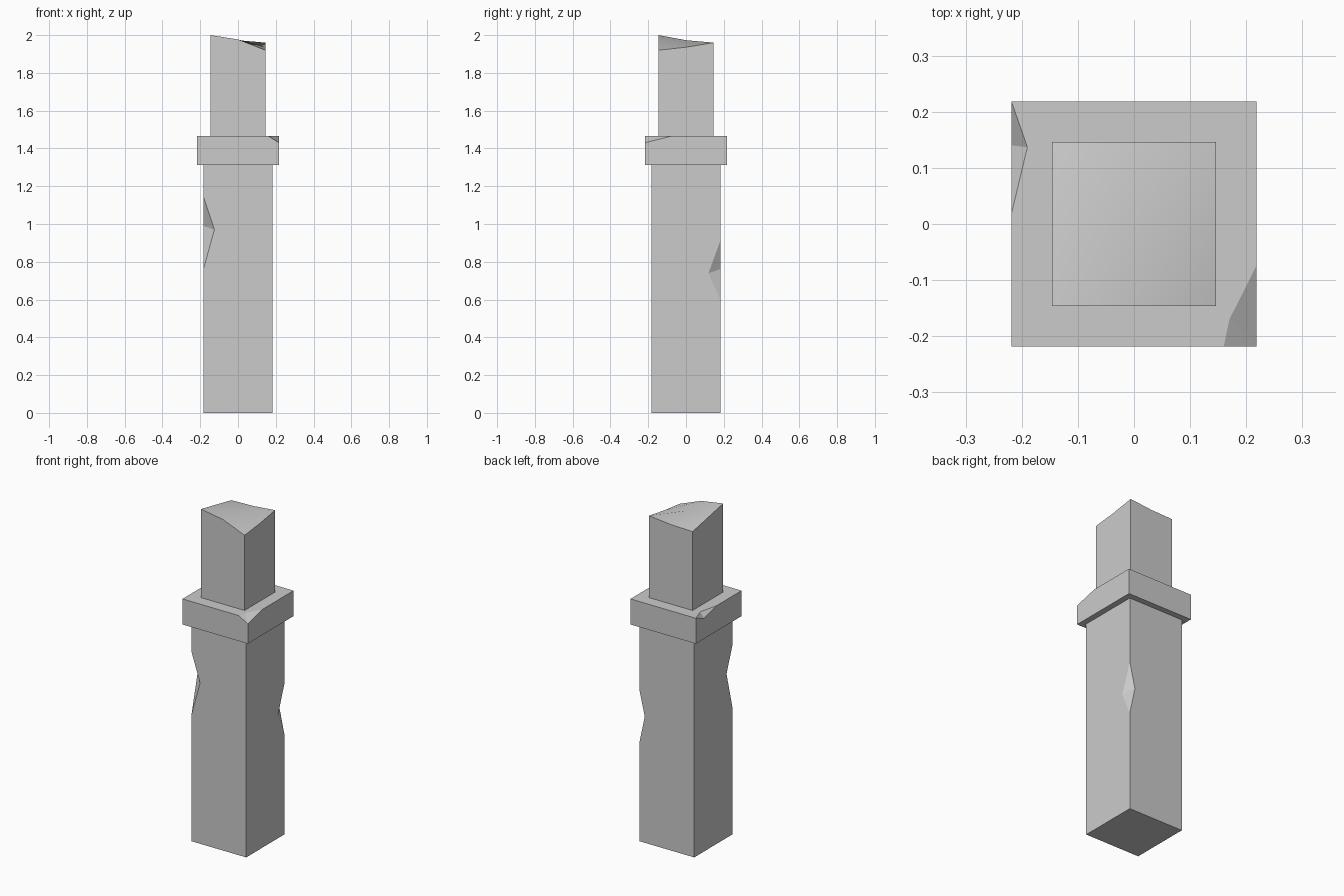
import bpy, bmesh
from mathutils import Vector

if "Cube" in bpy.data.objects:
    bpy.data.objects.remove(bpy.data.objects["Cube"])


def make_object(name, bm):
    bmesh.ops.recalc_face_normals(bm, faces=bm.faces[:])
    mesh = bpy.data.meshes.new(name)
    bm.to_mesh(mesh)
    bm.free()
    obj = bpy.data.objects.new(name, mesh)
    bpy.context.collection.objects.link(obj)
    return obj


def box(name, half, z0, z1):
    bm = bmesh.new()
    bmesh.ops.create_cube(bm, size=1)
    for v in bm.verts:
        v.co = (v.co.x * 2 * half, v.co.y * 2 * half, z1 if v.co.z > 0 else z0)
    return make_object(name, bm)


def chip(obj, ridge, rim):
    """Break a wedge off an edge: ridge = deepest line, rim = remaining corners.
    Growing the hull about the ridge keeps the cut planes but clears the surface."""
    a, b = (Vector(p) for p in ridge)
    mid = (a + b) / 2
    bm = bmesh.new()
    for p in [a, b] + [Vector(p) for p in rim]:
        bm.verts.new(mid + (p - mid) * 1.5)
    bmesh.ops.convex_hull(bm, input=bm.verts[:])
    cutter = make_object("chip_cutter", bm)
    cutter.hide_render = True
    mod = obj.modifiers.new("chip", 'BOOLEAN')
    mod.operation = 'DIFFERENCE'
    mod.solver = 'EXACT'
    mod.object = cutter
    bpy.context.view_layer.objects.active = obj
    bpy.ops.object.modifier_apply(modifier=mod.name)
    bpy.data.objects.remove(cutter)


# Shaft with a chip on two opposite vertical edges
s = 0.183
shaft = box("shaft", s, 0, 1.312)
chip(shaft, [(-0.125, -s, 0.97), (-s, -0.125, 0.99)], [(-s, -s, 1.145), (-s, -s, 0.76)])
chip(shaft, [(s, 0.119, 0.74), (0.147, s, 0.762)], [(s, s, 0.915), (s, s, 0.595)])

# Collar with a broken corner and a chipped rim
c, ct = 0.218, 1.466
collar = box("collar", c, 1.312, ct)
chip(collar, [(0.17, -0.17, ct), (c, -c, 1.43)],
     [(0.16, -c, ct), (c, -0.075, ct), (c, -c, ct)])
chip(collar, [(-0.19, 0.137, ct), (-c, 0.14, 1.435)], [(-c, 0.02, ct), (-c, 0.217, ct)])

# Upper post: a 2x2 uneven broken top, pulled down to a flat base
h = 0.146
heights = [[2.0, 1.977, 1.92],
           [1.971, 1.973, 1.936],
           [1.942, 1.946, 1.96]]
bm = bmesh.new()
grid = [[bm.verts.new(((i - 1) * h, (j - 1) * h, heights[j][i])) for i in range(3)]
        for j in range(3)]
for j in range(2):
    for i in range(2):
        bm.faces.new((grid[j][i], grid[j][i + 1], grid[j + 1][i + 1], grid[j + 1][i]))
rim = [e for e in bm.edges if e.is_boundary]
new = bmesh.ops.extrude_edge_only(bm, edges=rim)["geom"]
for v in new:
    if isinstance(v, bmesh.types.BMVert):
        v.co.z = ct
bmesh.ops.holes_fill(bm, edges=[e for e in bm.edges if e.is_boundary])
post = make_object("upper_post", bm)
bpy.ops.object.select_all(action='DESELECT')
post.select_set(True)
bpy.context.view_layer.objects.active = post
bpy.ops.object.shade_smooth_by_angle()
